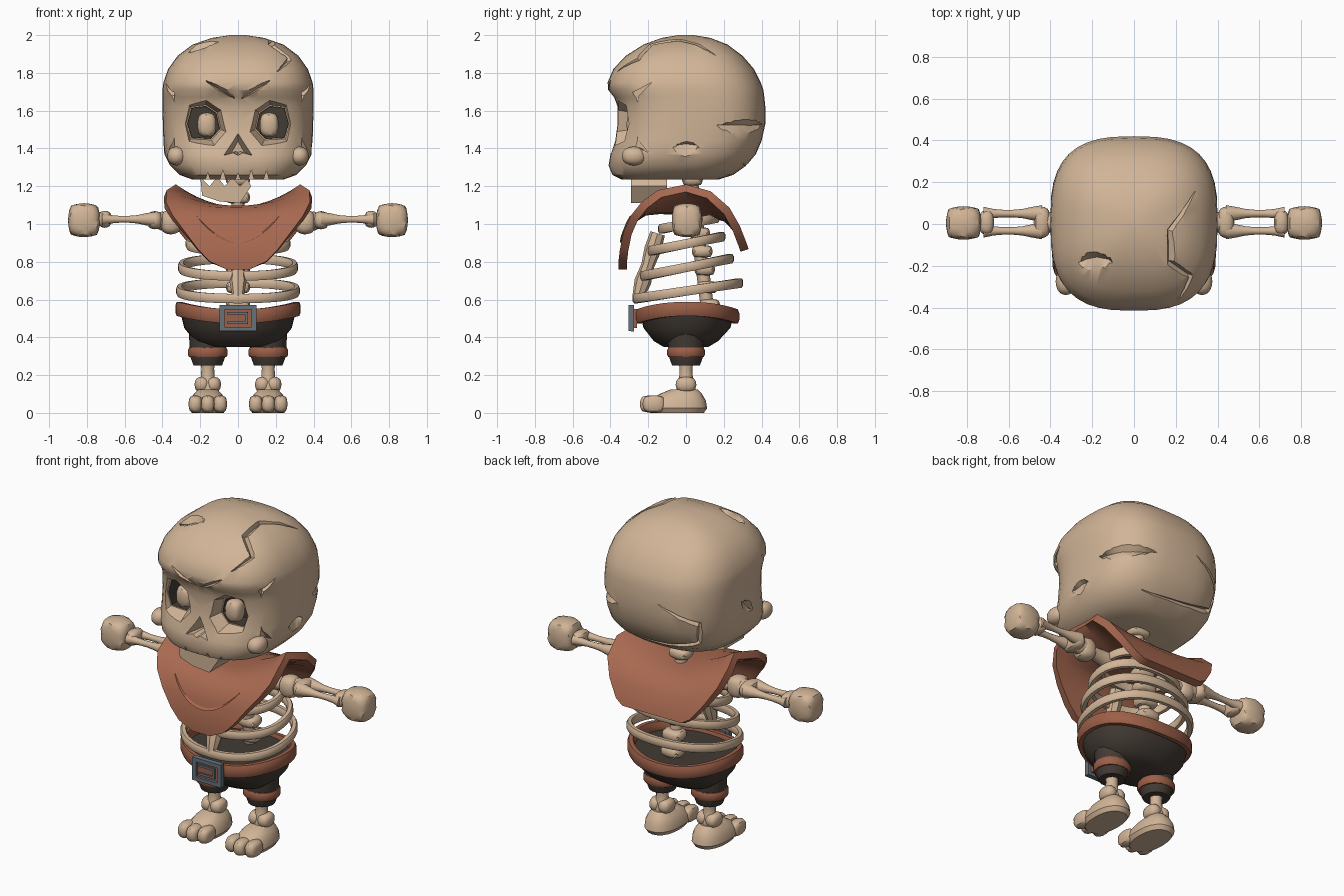
import bpy, bmesh, math
from mathutils import Vector
from mathutils.bvhtree import BVHTree

if "Cube" in bpy.data.objects:
    bpy.data.objects.remove(bpy.data.objects["Cube"])


def material(name, rgb):
    m = bpy.data.materials.new(name)
    m.use_nodes = True
    m.diffuse_color = (*rgb, 1)
    node = next(n for n in m.node_tree.nodes if n.type == 'BSDF_PRINCIPLED')
    node.inputs["Base Color"].default_value = (*rgb, 1)
    return m


BONE = material("bone", (.64, .46, .31))
DARK = material("dark cloth", (.055, .043, .034))
SCARF = material("scarf red brown", (.39, .14, .08))
LEATHER = material("belt leather", (.33, .115, .065))
STEEL = material("buckle steel", (.13, .17, .205))


def make(name, bm, mats, index=0):
    bmesh.ops.recalc_face_normals(bm, faces=bm.faces[:])
    me = bpy.data.meshes.new(name)
    bm.to_mesh(me)
    bm.free()
    for m in mats:
        me.materials.append(m)
    for p in me.polygons:
        p.material_index = index
    ob = bpy.data.objects.new(name, me)
    bpy.context.collection.objects.link(ob)
    smooth(ob)
    return ob


def smooth(ob, angle=35):
    ob.data.shade_smooth()
    ob.data.set_sharp_from_angle(angle=math.radians(angle))


def skin(name, rings, mats, index=0, loop=False):
    """Bridge rings of points; cap the ends unless the rings form a loop."""
    bm = bmesh.new()
    vs = [[bm.verts.new(p) for p in r] for r in rings]
    n = len(vs[0])
    for k in range(len(vs) if loop else len(vs) - 1):
        a, b = vs[k], vs[(k + 1) % len(vs)]
        for i in range(n):
            j = (i + 1) % n
            bm.faces.new((a[i], a[j], b[j], b[i]))
    if not loop:
        bm.faces.new(vs[0])
        bm.faces.new(vs[-1])
    return make(name, bm, mats, index)


def spow(v, e):
    return math.copysign(abs(v) ** (2 / e), v)


def oval(z, hx, yf, yb, e=2.3, n=32, cx=0):
    cy, hy = (yf + yb) / 2, (yb - yf) / 2
    angles = [math.tau * i / n for i in range(n)]
    return [(cx + hx * spow(math.cos(a), e), cy + hy * spow(math.sin(a), e), z) for a in angles]


def tube(name, a, b, radii, mat=BONE, n=12):
    a, b = Vector(a), Vector(b)
    q = (b - a).to_track_quat('Z', 'Y')
    rings = []
    for k, r in enumerate(radii):
        c = a.lerp(b, k / (len(radii) - 1))
        rings.append([c + q @ Vector((r * math.cos(math.tau * i / n), r * math.sin(math.tau * i / n), 0))
                      for i in range(n)])
    return skin(name, rings, [mat])


def blob(name, centre, size, boxy=.3, mat=BONE):
    bm = bmesh.new()
    bmesh.ops.create_icosphere(bm, subdivisions=3, radius=1)
    for v in bm.verts:
        p = v.co.lerp(v.co / max(map(abs, v.co)), boxy)
        v.co = [c + s * t for c, s, t in zip(centre, size, p)]
    return make(name, bm, [mat])


def prism(name, pts, axis, d0, d1, mats, s0=1, s1=1, index=0):
    cu, cv = (sum(c) / len(pts) for c in zip(*pts))

    def ring(d, s):
        flat = [(cu + (u - cu) * s, cv + (v - cv) * s) for u, v in pts]
        return [(u, d, v) if axis == 'y' else (d, u, v) for u, v in flat]
    return skin(name, [ring(d0, s0), ring(d1, s1)], mats, index)


def band(name, hx, yf, yb, height, thick, mat, zfun, e=2.2, n=40, cx=0):
    """Closed strap with a chamfered section around an oval."""
    section = [(.5, -.25), (.5, .25), (.3, .5), (-.3, .5), (-.5, .25), (-.5, -.25), (-.3, -.5), (.3, -.5)]
    rings = []
    for i, (x, y, _) in enumerate(oval(0, hx, yf, yb, e, n)):
        a = math.tau * i / n
        rings.append([(cx + x + u * thick * math.cos(a), y + u * thick * math.sin(a),
                       zfun(x, y) + v * height) for u, v in section])
    return skin(name, rings, [mat], loop=True)


def bake(ob):
    dg = bpy.context.evaluated_depsgraph_get()
    me = bpy.data.meshes.new_from_object(ob.evaluated_get(dg))
    ob.modifiers.clear()
    if len(me.polygons) > .8 * len(ob.data.polygons):
        ob.data = me
    smooth(ob)


def cut(ob, cutter):
    m = ob.modifiers.new("cut", 'BOOLEAN')
    m.operation, m.solver, m.object = 'DIFFERENCE', 'EXACT', cutter
    bake(ob)
    bpy.data.objects.remove(cutter)


# Skull shell: height, half width, front, back
levels = [(1.235, .24, -.34, .17), (1.26, .31, -.39, .25), (1.31, .36, -.41, .32), (1.37, .39, -.40, .37),
          (1.44, .395, -.375, .40), (1.53, .398, -.362, .42), (1.62, .4, -.362, .42), (1.67, .4, -.38, .415),
          (1.71, .4, -.412, .41), (1.75, .395, -.415, .395), (1.82, .37, -.385, .36), (1.89, .32, -.32, .30),
          (1.95, .24, -.225, .22), (1.985, .14, -.13, .13), (2.0, .04, -.04, .04)]
skull = skin("skull", [oval(*l, e=2.8, n=40) for l in levels], [BONE, DARK])
shell = BVHTree.FromPolygons([v.co.copy() for v in skull.data.vertices],
                             [tuple(p.vertices) for p in skull.data.polygons])
core = Vector((0, 0, 1.6))


def crack(points, width, depth=.025):
    """Cut a tapering V groove that follows the shell through the points."""
    pts = [Vector(p) for p in points]
    path = [a.lerp(b, t / 3) for a, b in zip(pts, pts[1:]) for t in range(3)] + [pts[-1]]
    hits = [shell.ray_cast(core, (p - core).normalized())[0] for p in path]
    rings, last = [], len(hits) - 1
    for i, h in enumerate(hits):
        out = (h - core).normalized()
        side = (hits[min(i + 1, last)] - hits[max(i - 1, 0)]).cross(out).normalized()
        w = width * math.sin(math.pi * i / last) + .004
        rings.append([h + out * .03 + side * w, h + out * .03 - side * w, h - out * depth])
    cut(skull, skin("groove", rings, [BONE, DARK]))


# Sockets, temples and cheekbones
eye = [(.09, 1.50), (.11, 1.59), (.17, 1.63), (.25, 1.62), (.275, 1.53), (.25, 1.45), (.14, 1.445)]
temple = [(-.18, 1.75), (-.25, 1.68), (-.27, 1.55), (-.25, 1.44), (-.2, 1.38), (-.29, 1.42), (-.36, 1.5), (-.35, 1.66)]
for s, side in ((1, "left"), (-1, "right")):
    outline = [(s * x, z) for x, z in eye]
    cut(skull, prism("socket_rim", outline, 'y', -.48, -.29, [BONE, DARK], 1.7, 1))
    cut(skull, prism("socket", outline, 'y', -.45, -.19, [BONE, DARK], .96, .9, 1))
    cut(skull, prism("temple", temple, 'x', s * .5, s * .335, [BONE, DARK]))
    blob(side + "_eyeball", (s * .165, -.265, 1.525), (.05, .05, .065), .35)
    blob(side + "_cheekbone", (s * .325, -.275, 1.36), (.05, .065, .05), .1)

# Nose and gaps between the teeth
nose = [(0, 1.51), (.085, 1.36), (.03, 1.375), (0, 1.36), (-.03, 1.375), (-.085, 1.36)]
cut(skull, prism("nose", nose, 'y', -.46, -.29, [BONE, DARK], 1.15, .4))
for x, top in ((-.16, 1.27), (-.08, 1.285), (0, 1.27), (.07, 1.285), (.15, 1.28)):
    cut(skull, prism("tooth_gap", [(x - .025, 1.2), (x + .025, 1.2), (x, top)], 'y', -.5, -.25, [BONE, DARK]))

# Brow creases, cracks and chips
for s in (1, -1):
    crack([(s * .02, -.4, 1.67), (s * .09, -.4, 1.71), (s * .17, -.4, 1.76)], .02)
crack([(.3, .16, 1.9), (.17, -.03, 1.97), (.17, -.18, 1.94), (.27, -.25, 1.87), (.19, -.33, 1.79)], .035)
crack([(-.1, .4, 1.6), (-.3, .3, 1.5), (-.28, .28, 1.38), (.19, .29, 1.33)], .03)
crack([(.4, .17, 1.52), (.34, .3, 1.52), (.18, .41, 1.52)], .08)
crack([(.4, -.07, 1.4), (.4, 0, 1.41), (.4, .07, 1.4)], .07)
crack([(-.4, -.08, 1.45), (-.4, -.03, 1.5), (-.4, .03, 1.55)], .07)
crack([(-.26, -.18, 1.9), (-.18, -.16, 1.93), (-.1, -.18, 1.95)], .1, .03)

# Broken jaw piece
jaw = [(-.2, 1.25), (-.19, 1.15), (-.1, 1.12), (.01, 1.11), (.07, 1.2), (.05, 1.24), (.01, 1.2),
       (-.03, 1.25), (-.07, 1.2), (-.11, 1.25), (-.15, 1.2)]
prism("jaw_fragment", jaw, 'y', -.29, -.1, [BONE])

# Spine, breastbone and ribs
tube("spine", (0, .12, .5), (0, .02, 1.3), [.035, .035])
for k in range(8):
    blob("vertebra", (0, .125 - k * .013, .57 + k * .095), (.065, .055, .034), .4)
tube("breastbone", (0, -.255, .61), (0, -.15, .95), [.03, .045, .035, .045, .04], n=8)
for z, hx, yf, yb, slope in ((.645, .31, -.265, .285, .15), (.77, .3, -.225, .235, .2),
                             (.895, .26, -.185, .19, .2), (1.0, .2, -.13, .16, .2)):
    band("rib", hx, yf, yb, .05, .036, BONE, lambda x, y: z + slope * y)

# Draped scarf: distance, height, half width
rows = [(-.335, .76, .06), (-.335, .80, .15), (-.328, .86, .21), (-.31, .95, .28), (-.275, 1.03, .345),
        (-.22, 1.1, .385), (-.14, 1.16, .385), (0, 1.19, .34), (.12, 1.155, .385), (.215, 1.07, .375),
        (.265, .98, .32), (.3, .89, .25), (.31, .86, .2)]
bm = bmesh.new()
grid = []
for y, z, w in rows:
    sag = .12 * max(0, 1 - (y / .26) ** 2)
    us = [i / 6 - 1 for i in range(13)]
    grid.append([bm.verts.new((w * u, y, z - sag * (1 - u * u))) for u in us])
for a, b in zip(grid, grid[1:]):
    for i in range(12):
        bm.faces.new((a[i], a[i + 1], b[i + 1], b[i]))
scarf = make("scarf", bm, [SCARF])
solid = scarf.modifiers.new("cloth", 'SOLIDIFY')
solid.thickness, solid.offset = .045, 0
bake(scarf)


def scarf_front(z):
    for (y0, z0, _), (y1, z1, _) in zip(rows, rows[1:]):
        if z0 <= z <= z1:
            return y0 + (y1 - y0) * (z - z0) / (z1 - z0) - .022
    return -.3


folds = []
for i in range(17):
    u = i / 8 - 1
    x, z = .22 * u, .915 + .13 * u * u
    y, h = scarf_front(z), .012 * (1 - u * u) + .002
    folds.append([(x, y - .012, z - h), (x, y + .01, z - h), (x, y + .01, z + h)])
skin("scarf_fold", folds, [SCARF])

# Shorts, belt and buckle
skin("shorts", [oval(.35, .17, -.12, .12), oval(.38, .23, -.17, .17), oval(.45, .285, -.225, .235),
                oval(.53, .305, -.245, .255)], [DARK])
band("belt", .312, -.25, .262, .075, .04, LEATHER, lambda x, y: .51 + .04 * (x / .31) ** 2)


def bar(name, x0, x1, z0, z1, y=-.29, depth=.03, mat=STEEL):
    prism(name, [(x0, z0), (x1, z0), (x1, z1), (x0, z1)], 'y', y - depth / 2, y + depth / 2, [mat], .97)


bar("buckle_backing", -.08, .08, .45, .55, -.275, .03, LEATHER)
for s in (1, -1):
    bar("buckle_side", s * .085 - .014, s * .085 + .014, .432, .572)
    bar("buckle_edge", -.098, .098, .502 + s * .058 - .012, .502 + s * .058 + .012)
    bar("buckle_pin", -.06, .05, .502 + s * .025 - .007, .502 + s * .025 + .007, depth=.02)
bar("buckle_pin_end", .036, .052, .475, .53, depth=.02)

# Arms and legs
for s, side in ((1, "left"), (-1, "right")):
    tube(side + "_upper_arm", (s * .18, 0, 1.0), (s * .46, .01, 1.02), [.05, .045, .038, .045, .05, .03])
    blob(side + "_shoulder", (s * .355, 0, 1.01), (.055, .06, .065))
    blob(side + "_elbow", (s * .44, .008, 1.02), (.04, .075, .048))
    for y in (.05, -.033):
        tube(side + "_forearm_bone", (s * .44, y, 1.025), (s * .72, y, 1.025), [.04, .032, .022, .018, .018, .022, .032])
    blob(side + "_wrist", (s * .705, .008, 1.025), (.035, .06, .045))
    blob(side + "_hand", (s * .815, .005, 1.02), (.085, .08, .09), .5)

    cx = s * .16
    tube(side + "_trouser_leg", (cx, 0, .43), (cx, 0, .25), [.1, .098, .095, .092, .075], DARK, 14)
    band(side + "_cuff", .09, -.085, .085, .05, .03, LEATHER, lambda x, y: .32, n=16, cx=cx)
    tube(side + "_shin", (cx, 0, .28), (cx, 0, .1), [.04, .034, .036, .05, .05])
    for d in (1, -1):
        blob(side + "_ankle", (cx + d * .03, 0, .15), (.04, .055, .042), .2)
    foot = [(0, .085, -.19, .095), (.025, .1, -.215, .112), (.065, .095, -.2, .105),
            (.1, .075, -.14, .085), (.125, .05, -.08, .06)]
    skin(side + "_foot", [oval(*f, n=20, cx=cx) for f in foot], [BONE])
    for d in (-1, 0, 1):
        blob(side + "_toe", (cx + d * .066, -.17 - .015 * (d == 0), .047), (.036, .06, .046), .35)
